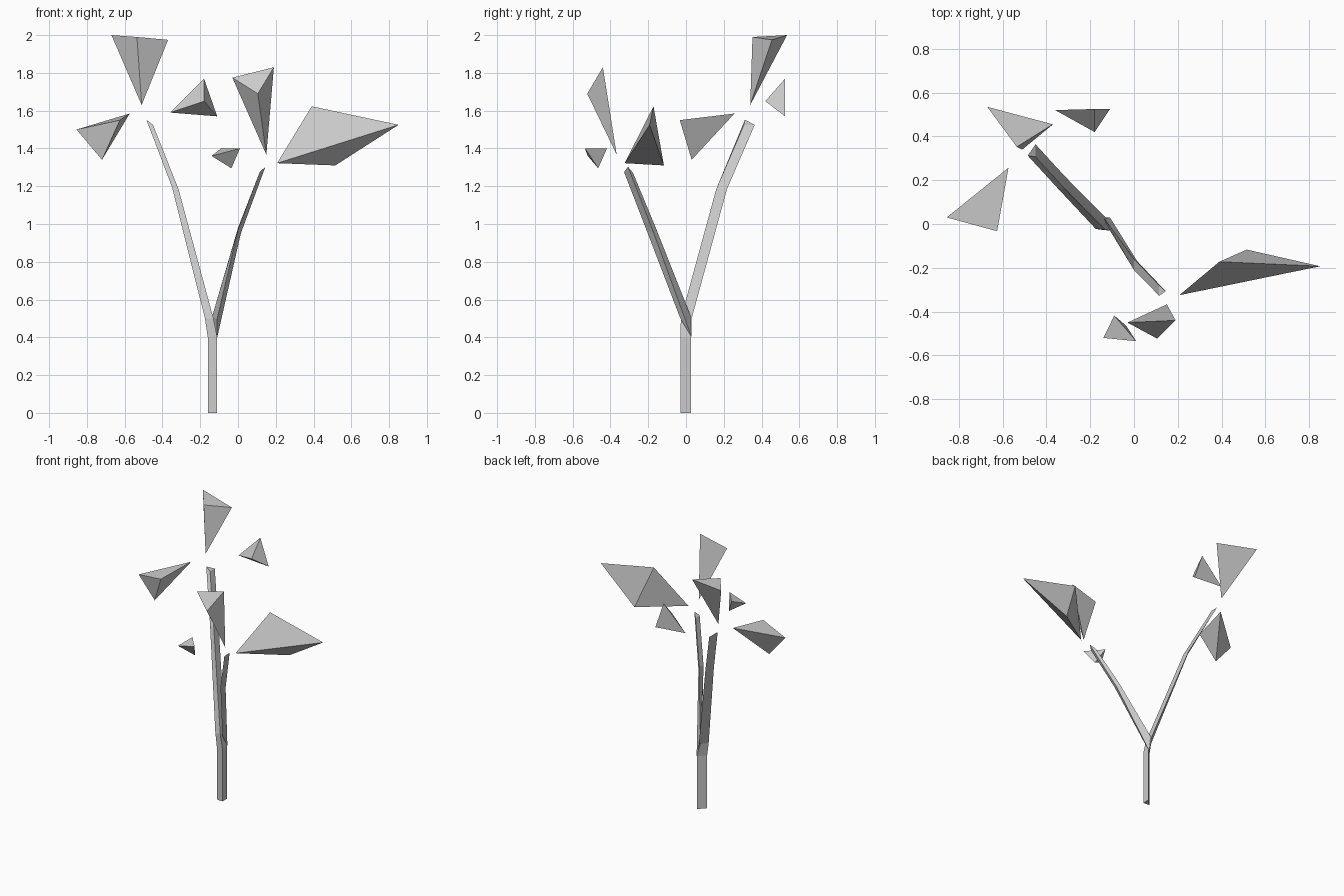
import bpy, bmesh
from itertools import combinations
from mathutils import Vector

if "Cube" in bpy.data.objects:
    bpy.data.objects.remove(bpy.data.objects["Cube"], do_unlink=True)

grey = bpy.data.materials.new("pale_grey")
grey.use_nodes = True
grey.diffuse_color = (0.6, 0.6, 0.6, 1)
for node in grey.node_tree.nodes:
    if node.type == "BSDF_PRINCIPLED":
        node.inputs["Base Color"].default_value = grey.diffuse_color


def finish(name, bm):
    """Turn a bmesh into a flat-shaded object with outward normals."""
    bmesh.ops.recalc_face_normals(bm, faces=bm.faces[:])
    mesh = bpy.data.meshes.new(name)
    bm.to_mesh(mesh)
    bm.free()
    mesh.materials.append(grey)
    obj = bpy.data.objects.new(name, mesh)
    bpy.context.scene.collection.objects.link(obj)
    return obj


def loft(name, rings):
    """Three-sided stem skinned through a list of triangular rings."""
    bm = bmesh.new()
    loops = [[bm.verts.new(p) for p in ring] for ring in rings]
    for low, high in zip(loops, loops[1:]):
        for i in range(3):
            j = (i + 1) % 3
            bm.faces.new((low[i], low[j], high[j], high[i]))
    bm.faces.new(loops[0])
    bm.faces.new(loops[-1])
    return finish(name, bm)


def leaf(name, *corners):
    """Closed four-cornered shard."""
    bm = bmesh.new()
    verts = [bm.verts.new(p) for p in corners]
    for trio in combinations(verts, 3):
        bm.faces.new(trio)
    return finish(name, bm)


def stem_ring(corner, reach, lift):
    """Right-angled triangle: corner, a point to its side, a point behind it."""
    corner = Vector(corner)
    return [corner + Vector((-reach, 0.005, lift)), corner,
            corner + Vector((0, 0.057, 0))]


# Trunk running up into the long back branch
loft("trunk_and_back_branch", [
    stem_ring((-0.11, -0.03, 0), 0.05, 0),
    stem_ring((-0.11, -0.03, 0.4), 0.05, 0),
    stem_ring((-0.13, -0.027, 0.5), 0.045, 0),
    stem_ring((-0.315, 0.16, 1.185), 0.035, 0.012),
    stem_ring((-0.45, 0.307, 1.525), 0.035, 0.027),
])

# Shorter front branch
loft("front_branch", [
    [(-0.14, 0.03, 0.5), (-0.11, -0.03, 0.5), (-0.11, 0.03, 0.4)],
    [(0, -0.16, 0.98), (0, -0.21, 0.97), (0.015, -0.17, 0.95)],
    [(0.115, -0.28, 1.27), (0.115, -0.328, 1.275), (0.145, -0.307, 1.303)],
])

# Leaves around the back branch
leaf("top_leaf", (-0.67, 0.535, 2), (-0.37, 0.455, 1.975),
     (-0.51, 0.34, 1.63), (-0.535, 0.352, 1.99))
leaf("back_leaf", (-0.36, 0.52, 1.59), (-0.18, 0.525, 1.77),
     (-0.11, 0.525, 1.57), (-0.18, 0.42, 1.65))
leaf("side_leaf", (-0.855, 0.03, 1.5), (-0.573, 0.257, 1.585),
     (-0.625, -0.033, 1.55), (-0.72, 0.03, 1.34))

# Leaves around the front branch
leaf("small_front_leaf", (-0.14, -0.52, 1.36), (-0.09, -0.418, 1.4),
     (0.01, -0.535, 1.4), (-0.035, -0.465, 1.295))
leaf("upright_front_leaf", (-0.03, -0.45, 1.775), (0.19, -0.44, 1.83),
     (0.15, -0.367, 1.367), (0.105, -0.523, 1.69))
leaf("large_leaf", (0.207, -0.325, 1.322), (0.39, -0.172, 1.623),
     (0.85, -0.193, 1.525), (0.515, -0.117, 1.31))
